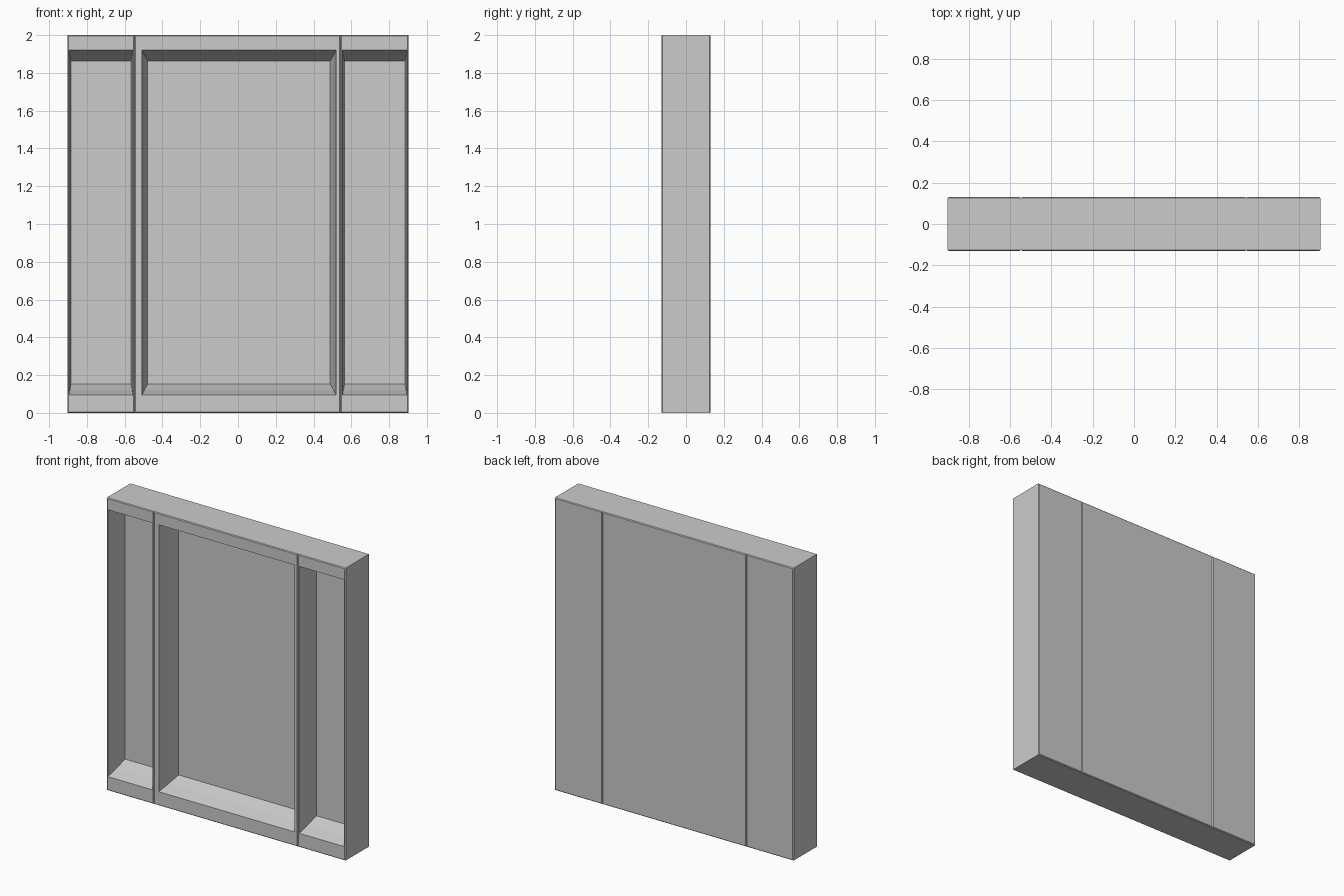
import bpy, bmesh

if "Cube" in bpy.data.objects:
    bpy.data.objects.remove(bpy.data.objects["Cube"])

FRONT, BACK = -0.13, 0.13
BEV = 0.005


def panel_tray(name, x0, x1, front_open, panel):
    """Deep tray made of bridged rectangular rings, from the back face round to the recessed panel."""
    mid = [(a + b) / 2 + (a - b) * 0.1 for a, b in zip(front_open, panel)]
    outer = (x0, x1, 0.0, 2.0)
    lip = (x0 + BEV, x1 - BEV, BEV, 2.0 - BEV)
    rings = [
        (lip, BACK), (outer, BACK - BEV),            # back edge
        (outer, FRONT + BEV), (lip, FRONT),          # front edge
        ((*front_open, 0.095, 1.92), FRONT),         # rim
        ((*mid, 0.12, 1.893), FRONT + 0.09),         # sloped reveal
        ((*panel, 0.152, 1.862), FRONT + 0.172),     # recessed panel
    ]
    bm = bmesh.new()
    loops = []
    for (a, b, lo, hi), y in rings:
        loops.append([bm.verts.new((x, y, z)) for x, z in
                      ((a, lo), (b, lo), (b, hi), (a, hi))])
    for p, q in zip(loops, loops[1:]):
        for i in range(4):
            j = (i + 1) % 4
            bm.faces.new((p[i], p[j], q[j], q[i]))
    bm.faces.new(loops[0])
    bm.faces.new(loops[-1])
    bmesh.ops.recalc_face_normals(bm, faces=bm.faces)
    me = bpy.data.meshes.new(name)
    bm.to_mesh(me)
    bm.free()
    ob = bpy.data.objects.new(name, me)
    bpy.context.collection.objects.link(ob)
    return ob


# Wide centre panel and the two narrow side panels, meeting at V-shaped seams
panel_tray("centre_panel", -0.547, 0.543, (-0.508, 0.519), (-0.478, 0.488))
panel_tray("left_panel", -0.903, -0.547, (-0.894, -0.557), (-0.884, -0.567))
panel_tray("right_panel", 0.543, 0.903, (0.554, 0.894), (0.564, 0.884))
